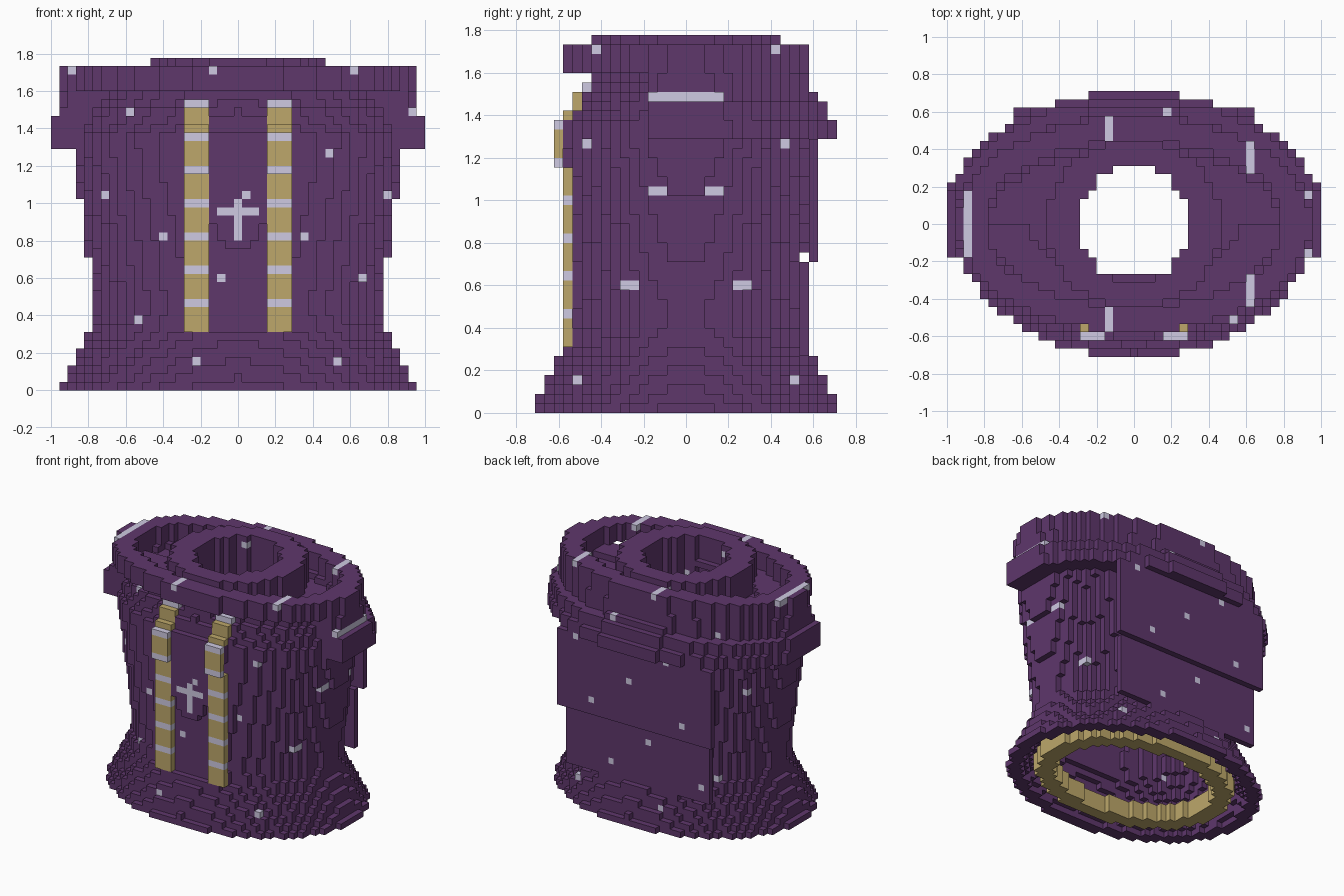
import bpy, bmesh
from math import sqrt

if "Cube" in bpy.data.objects:
    bpy.data.objects.remove(bpy.data.objects["Cube"])

U = 2 / 45          # block size
NX, NY = 22, 16     # half extents in blocks


def material(name, rgb):
    m = bpy.data.materials.new(name)
    m.diffuse_color = (*rgb, 1)
    m.use_nodes = True
    m.node_tree.nodes["Principled BSDF"].inputs["Base Color"].default_value = m.diffuse_color
    return m


MATS = [material("purple", (0.113, 0.038, 0.148)),
        material("gold", (0.51, 0.39, 0.145)),
        material("lavender", (0.62, 0.59, 0.76))]
PURPLE, GOLD, LAVENDER = range(3)


def step(z, table):
    """Value of the first (top_layer, value) entry at or above layer z."""
    return next(v for top, v in table if z <= top)


def lerp(z, points):
    """Piecewise linear profile through (layer, value) points."""
    for (z0, v0), (z1, v1) in zip(points, points[1:]):
        if z <= z1:
            return v0 + (v1 - v0) * (z - z0) / (z1 - z0)
    return points[-1][1]


# Hourglass profile: half width and half depth by layer
WIDTH = [(0, 21.3), (6, 18.2), (9, 17.3), (11, 17.3), (13, 17.7), (23, 19.15), (28, 19.88),
         (30, 20), (31, 19.8), (32, 19.3), (33, 18.6), (34, 18), (35, 17)]
DEPTH = [(0, 16), (6, 13.1), (7, 12.45), (9, 12.2), (13, 12.35), (16, 12.48), (26, 13.03),
         (30, 13.2), (31, 12.4), (32, 11.7), (33, 11.5), (34, 10.6), (35, 10.4)]
# Shoulder yoke over the sides and back, layers 29 to 35
YOKE_WIDTH = [(32, 22.95), (33, 21.85), (35, 21.5)]
YOKE_DEPTH = [(30, 16), (32, 15), (35, 13.05)]
# Front row the straps lie on
STRAP_ROW = [(25, -13), (30, -14), (31, -13), (33, -12), (34, -11)]


def oval(x, y, a, b):
    return (x / a) ** 2 + (y / b) ** 2 <= 1


def in_body(x, y, z, t=0):
    """Solid garment outline, shrunk by t blocks."""
    if oval(x, y, lerp(z, WIDTH) - t, lerp(z, DEPTH) - t):
        return True
    return z >= 29 and y > -4 + t and oval(x, y, step(z, YOKE_WIDTH) - t,
                                           step(z, YOKE_DEPTH) - t)


def in_shell(x, y, z):
    if z == 33 and abs(x) <= 5 and y == 13.5:      # small ridge behind the yoke
        return True
    if not in_body(x, y, z):
        return False
    if z in (33, 34):                              # shoulder roof with neck opening
        return not oval(x, y, 6.5, 7)
    return not in_body(x, y, z, 4 if z >= 29 else 2)


def in_back_panel(x, y, z):
    """Flat plate down the back, one block further out in its upper half."""
    return (y == 12.5 and abs(x) <= 13) if z <= 15 else (y == 13.5 and abs(x) <= 14)


def cells(z0, z1, test):
    return {(i, j, z) for z in range(z0, z1 + 1) for i in range(-NX, NX + 1)
            for j in range(-NY, NY) if test(i, j + 0.5, z)}


def speckle(c):
    """Regular scattered studs: every fifth layer, every 17th column."""
    i, j, z = c
    if z % 5 == 3 and (i - 14 - 7 * ((38 - z) // 5)) % 17 == 0:
        return LAVENDER
    return PURPLE


def in_cross(c):
    i, j, z = c
    return j <= -12 and ((i == 0 and 18 <= z <= 22) or (z == 21 and abs(i) <= 2))


# Parts: name -> (cells, colour rule)
parts = {
    "front_straps": (cells(7, 34, lambda x, y, z: 4 <= abs(x) <= 6
                           and y == step(z, STRAP_ROW) + 0.5),
                     lambda c: LAVENDER if c[2] % 4 == 2 else GOLD),
    "hem_trim": (cells(0, 2, lambda x, y, z: oval(x, y, 16.6, 12.3)
                       and not oval(x, y, 13.6, 9.7)), lambda c: GOLD),
    "garment_body": (cells(0, 35, in_shell),
                     lambda c: LAVENDER if in_cross(c) else speckle(c)),
    "back_panel": (cells(6, 28, in_back_panel), speckle),
    "outer_collar": (cells(36, 38, lambda x, y, z: oval(x, y, 21.3, 13)
                           and not oval(x, y, 18, 10)), speckle),
    "neck_collar": (cells(35, 39, lambda x, y, z: oval(x, y, 10.6, 10)
                          and not oval(x, y, 6.5, 7)), speckle),
}

taken = set()
for name in parts:                         # no block belongs to two parts
    own, rule = parts[name]
    own -= taken
    taken |= own

# Unit-cube faces: outward direction and corner offsets
FACES = [((1, 0, 0), [(1, 0, 0), (1, 1, 0), (1, 1, 1), (1, 0, 1)]),
         ((-1, 0, 0), [(0, 0, 0), (0, 0, 1), (0, 1, 1), (0, 1, 0)]),
         ((0, 1, 0), [(0, 1, 0), (0, 1, 1), (1, 1, 1), (1, 1, 0)]),
         ((0, -1, 0), [(0, 0, 0), (1, 0, 0), (1, 0, 1), (0, 0, 1)]),
         ((0, 0, 1), [(0, 0, 1), (1, 0, 1), (1, 1, 1), (0, 1, 1)]),
         ((0, 0, -1), [(0, 0, 0), (0, 1, 0), (1, 1, 0), (1, 0, 0)])]


def build(name, own, rule):
    """Mesh of the exposed block faces."""
    bm = bmesh.new()
    verts = {}

    def vert(p):
        if p not in verts:
            verts[p] = bm.verts.new(((p[0] - 0.5) * U, p[1] * U, p[2] * U))
        return verts[p]

    for c in sorted(own):
        for d, corners in FACES:
            if tuple(a + b for a, b in zip(c, d)) in taken:
                continue
            f = bm.faces.new([vert(tuple(a + b for a, b in zip(c, k))) for k in corners])
            f.material_index = rule(c)
    mesh = bpy.data.meshes.new(name)
    bm.to_mesh(mesh)
    bm.free()
    for m in MATS:
        mesh.materials.append(m)
    bpy.context.collection.objects.link(bpy.data.objects.new(name, mesh))


for name, (own, rule) in parts.items():
    build(name, own, rule)
